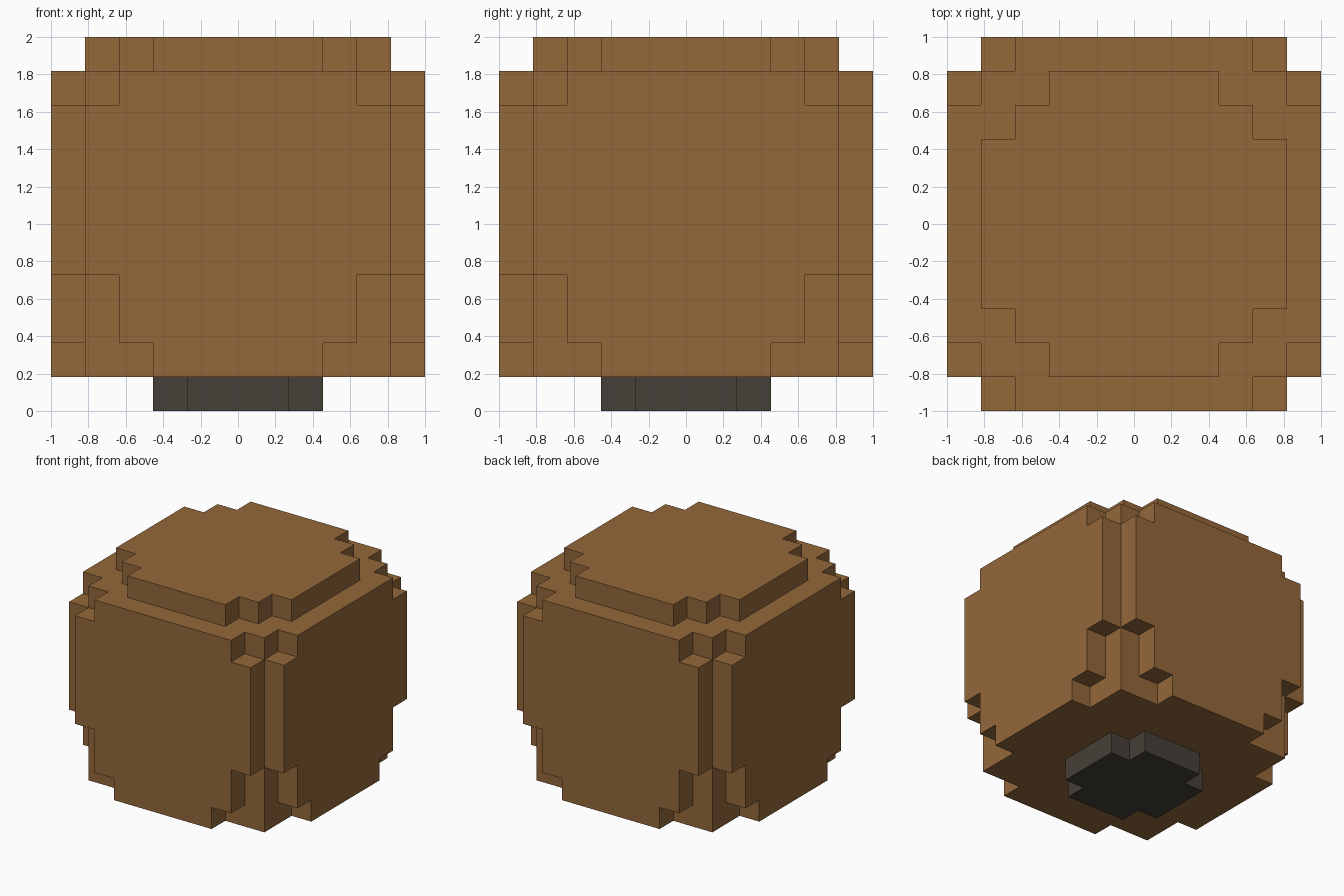
import bpy, bmesh
from mathutils import Vector

if "Cube" in bpy.data.objects:
    bpy.data.objects.remove(bpy.data.objects["Cube"])

U = 2 / 11  # size of one block


def material(name, rgb):
    m = bpy.data.materials.new(name)
    m.diffuse_color = (*rgb, 1)
    m.use_nodes = True
    m.node_tree.nodes["Principled BSDF"].inputs["Base Color"].default_value = m.diffuse_color
    return m


brown = material("warm brown", (0.296, 0.138, 0.042))
charcoal = material("dark charcoal", (0.061, 0.051, 0.040))

# Stepped cross-sections: each pair is the half width and half depth of a
# rectangle in blocks; overlapping rectangles make the notched corners.
STEM = [(2.5, 1.5), (1.5, 2.5)]
BOTTOM = [(5.5, 2.5), (4.5, 4.5), (2.5, 5.5)]
SHOULDER = [(5.5, 3.5), (4.5, 4.5), (3.5, 5.5)]
MIDDLE = [(5.5, 4.5), (4.5, 5.5)]
CAP = [(4.5, 2.5), (3.5, 3.5), (2.5, 4.5)]
LAYERS = [STEM, BOTTOM] + [SHOULDER] * 2 + [MIDDLE] * 5 + [SHOULDER, CAP]

# All filled blocks, so that faces between touching blocks are left out
filled = {(x, y, z)
          for z, plan in enumerate(LAYERS)
          for x in range(-5, 6) for y in range(-5, 6)
          if any(abs(x) < a and abs(y) < b for a, b in plan)}


def block_part(name, z_min, z_max, mat):
    """Outer skin of the blocks from layer z_min up to z_max."""
    bm = bmesh.new()
    for cell in sorted(filled):
        if not z_min <= cell[2] < z_max:
            continue
        centre = Vector((cell[0], cell[1], cell[2] + 0.5))
        for axis in range(3):
            for sign in (-1, 1):
                n = Vector((0, 0, 0))
                n[axis] = sign
                if tuple(int(c + d) for c, d in zip(cell, n)) in filled:
                    continue
                s, t = Vector((0, 0, 0)), Vector((0, 0, 0))
                s[(axis + 1) % 3] = 0.5
                t[(axis + 2) % 3] = 0.5 * sign
                mid = centre + n * 0.5
                bm.faces.new([bm.verts.new((mid + o) * U)
                              for o in (-s - t, s - t, s + t, t - s)])
    bmesh.ops.remove_doubles(bm, verts=bm.verts, dist=0.001)
    bmesh.ops.dissolve_limit(bm, angle_limit=0.01,
                             verts=bm.verts, edges=bm.edges)
    mesh = bpy.data.meshes.new(name)
    bm.to_mesh(mesh)
    bm.free()
    mesh.materials.append(mat)
    obj = bpy.data.objects.new(name, mesh)
    bpy.context.collection.objects.link(obj)
    return obj


# Dark foot below, rounded blocky body above
block_part("foot", 0, 1, charcoal)
block_part("body", 1, 11, brown)
